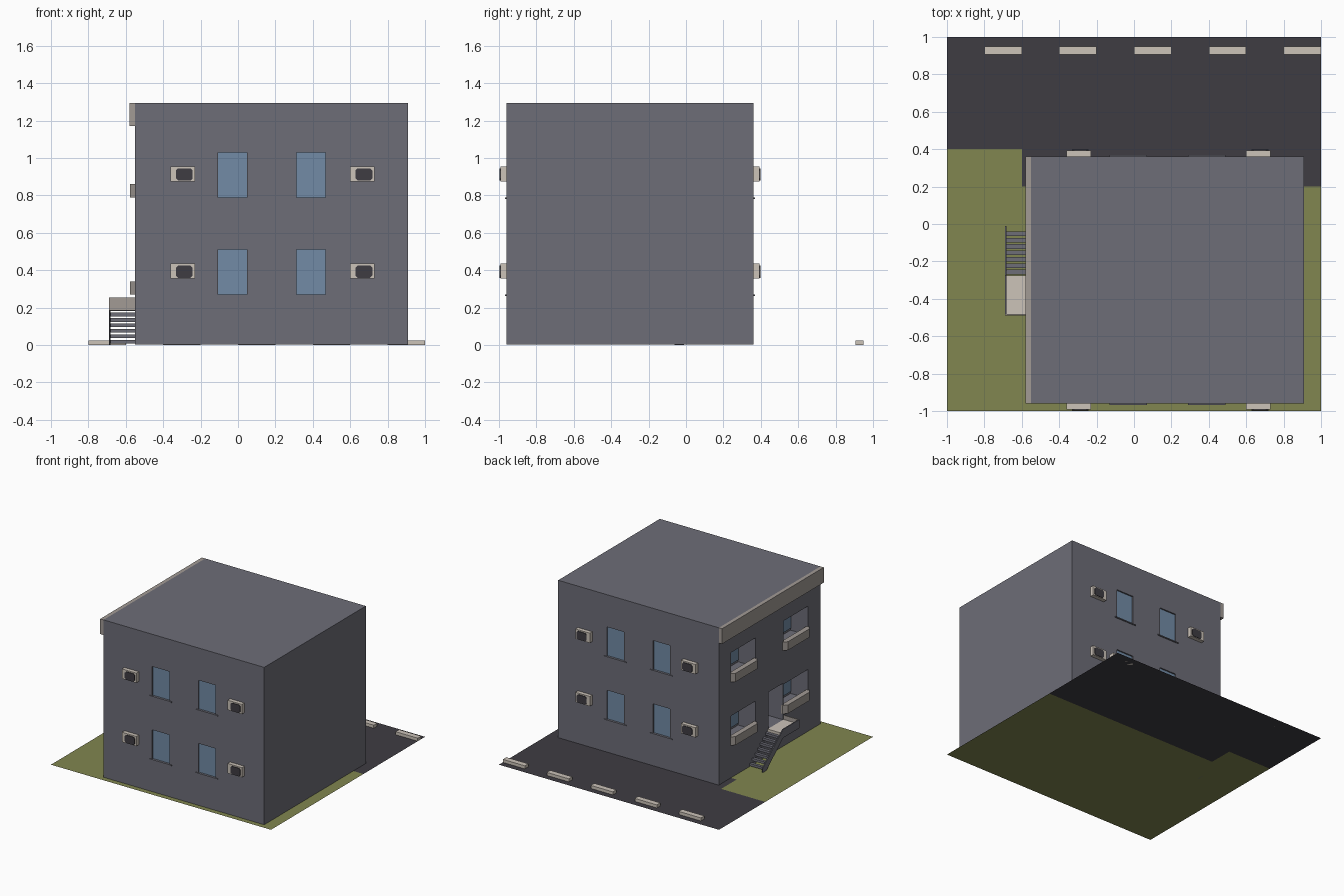
import bpy, bmesh, math
from mathutils import Vector

if "Cube" in bpy.data.objects:
    bpy.data.objects.remove(bpy.data.objects["Cube"])


def mat(name, rgb):
    m = bpy.data.materials.new(name)
    lin = [((c / 255 + 0.055) / 1.055) ** 2.4 for c in rgb]
    m.diffuse_color = (*lin, 1)
    m.use_nodes = True
    m.node_tree.nodes["Principled BSDF"].inputs["Base Color"].default_value = m.diffuse_color
    return m


WALL = mat("wall grey", (109, 109, 119))
GLASS = mat("window blue", (114, 139, 166))
BEIGE = mat("pale beige", (204, 195, 185))
TAUPE = mat("taupe trim", (162, 155, 149))
DARK = mat("asphalt dark", (62, 60, 66))
GRASS = mat("grass green", (129, 134, 80))


def obj(name, bm, m):
    bmesh.ops.recalc_face_normals(bm, faces=bm.faces)
    me = bpy.data.meshes.new(name)
    bm.to_mesh(me)
    bm.free()
    me.materials.append(m)
    o = bpy.data.objects.new(name, me)
    bpy.context.collection.objects.link(o)
    return o


def add_box(bm, x0, x1, y0, y1, z0, z1):
    vs = bmesh.ops.create_cube(bm, size=1)["verts"]
    for v in vs:
        v.co = Vector((x0 if v.co.x < 0 else x1, y0 if v.co.y < 0 else y1, z0 if v.co.z < 0 else z1))


def boxes(name, dims, m):
    bm = bmesh.new()
    for d in dims:
        add_box(bm, *d)
    return obj(name, bm, m)


def prism(name, pts, vec, m):
    bm = bmesh.new()
    f = bm.faces.new([bm.verts.new(p) for p in pts])
    if vec:
        r = bmesh.ops.extrude_face_region(bm, geom=[f])
        bmesh.ops.translate(bm, vec=vec, verts=[g for g in r["geom"] if isinstance(g, bmesh.types.BMVert)])
    return obj(name, bm, m)


X0, X1, Y0, Y1, H = -0.55, 0.91, -0.96, 0.36, 1.295
STOREYS = (0.27, 0.79)          # window sill heights
WIN_X = (-0.03, 0.39)           # window centres
AC_X = (-0.295, 0.665)          # air conditioner centres
SIDES = ((Y0, -1), (Y1, 1))     # front and back wall plane, outward sign
BALCONIES = ((-0.12, 0.20), (-0.80, -0.48))
DEPTH = 0.16


def span(y, s, inner, outer):
    return sorted((y + s * inner, y + s * outer))


# Ground: lawn and paved strip
g = -0.0
prism("lawn", [(-1, -1, g), (1, -1, g), (1, 0.2, g), (-0.6, 0.2, g), (-0.6, 0.4, g), (-1, 0.4, g)], None, GRASS)
prism("parking_area", [(-0.6, 0.2, g), (1, 0.2, g), (1, 1, g), (-1, 1, g), (-1, 0.4, g), (-0.6, 0.4, g)], None, DARK)
boxes("parking_stops", [(-0.8 + 0.4 * i, -0.6 + 0.4 * i, 0.905, 0.95, 0, 0.025) for i in range(5)], BEIGE)

# Building block with recessed windows, balconies and entrance
building = boxes("building", [(X0, X1, Y0, Y1, 0.002, H)], WALL)
cuts, glass, sills = [], [], []
for y, s in SIDES:
    for z in STOREYS:
        for x in WIN_X:
            cuts.append((x - 0.078, x + 0.078, *span(y, s, -0.015, 0.05), z, z + 0.24))
            glass.append((x - 0.078, x + 0.078, *span(y, s, -0.018, -0.011), z, z + 0.24))
            sills.append((x - 0.1, x + 0.1, *span(y, s, -0.015, 0.008), z - 0.008, z))
for z in STOREYS:
    for a, b in BALCONIES:
        cuts.append((X0 - 0.1, X0 + DEPTH, a, b, z, z + 0.24))
        glass.append((X0 + DEPTH - 0.008, X0 + DEPTH + 0.002, a + 0.005, b - 0.005, z + 0.02, z + 0.22))
cuts.append((X0 - 0.1, X0 + DEPTH, -0.475, -0.285, 0.22, 0.52))
glass.append((X0 + DEPTH - 0.008, X0 + DEPTH + 0.002, -0.45, -0.31, 0.22, 0.49))
cutter = boxes("cutter", cuts, WALL)
cutter.hide_render = True
mod = building.modifiers.new("openings", 'BOOLEAN')
mod.object, mod.operation, mod.solver = cutter, 'DIFFERENCE', 'EXACT'
bpy.context.view_layer.objects.active = building
bpy.ops.object.modifier_apply(modifier=mod.name)
bpy.data.objects.remove(cutter)
boxes("window_glass", glass, GLASS)
boxes("window_sills", sills, WALL)

# Roof-edge fascia over the entrance side
boxes("roof_fascia", [(X0 - 0.03, X0, Y0, Y1, 1.17, H)], TAUPE)

# Balcony parapets with chamfered ends
for z in STOREYS:
    for a, b in BALCONIES:
        a, b = a - 0.01, b + 0.01
        prism("balcony_parapet", [(X0 + 0.015, a, z), (X0, a, z), (X0 - 0.028, a + 0.03, z),
                                  (X0 - 0.028, b - 0.03, z), (X0, b, z), (X0 + 0.015, b, z)],
              (0, 0, 0.07), TAUPE)

# Air conditioners: casing plus dark octagonal grille
for y, s in SIDES:
    for z in STOREYS:
        zc = z + 0.125
        for x in AC_X:
            boxes("air_conditioner", [(x - 0.065, x + 0.065, *span(y, s, 0, 0.032), zc - 0.04, zc + 0.04)], BEIGE)
            w, h, c = 0.045, 0.033, 0.012
            pts = [(w, h - c), (w - c, h), (c - w, h), (-w, h - c), (-w, c - h), (c - w, -h), (w - c, -h), (w, c - h)]
            prism("air_conditioner_grille", [(x + 0.008 + p, y + s * 0.03, zc - 0.003 + q) for p, q in pts],
                  (0, s * 0.007, 0), DARK)

# Entrance landing and parapets
boxes("landing_floor", [(-0.682, X0, -0.482, -0.275, 0.19, 0.22)], BEIGE)
boxes("landing_front_parapet", [(-0.69, X0, -0.49, -0.482, 0.185, 0.255)], TAUPE)
boxes("landing_side_parapet", [(-0.69, -0.682, -0.482, -0.275, 0.185, 0.255)], WALL)

# Open stair treads and sloping stringer
n = 7
boxes("stair_treads", [(-0.682, X0, -0.065 - 0.034 * i, -0.04 - 0.034 * i, 0.008 + 0.029 * i, 0.028 + 0.029 * i)
                       for i in range(n)], WALL)
prism("stair_stringer", [(-0.69, -0.01, 0.0), (-0.69, -0.01, 0.035), (-0.69, -0.275, 0.255),
                         (-0.69, -0.275, 0.185), (-0.69, -0.06, 0.0)], (0.008, 0, 0), WALL)
